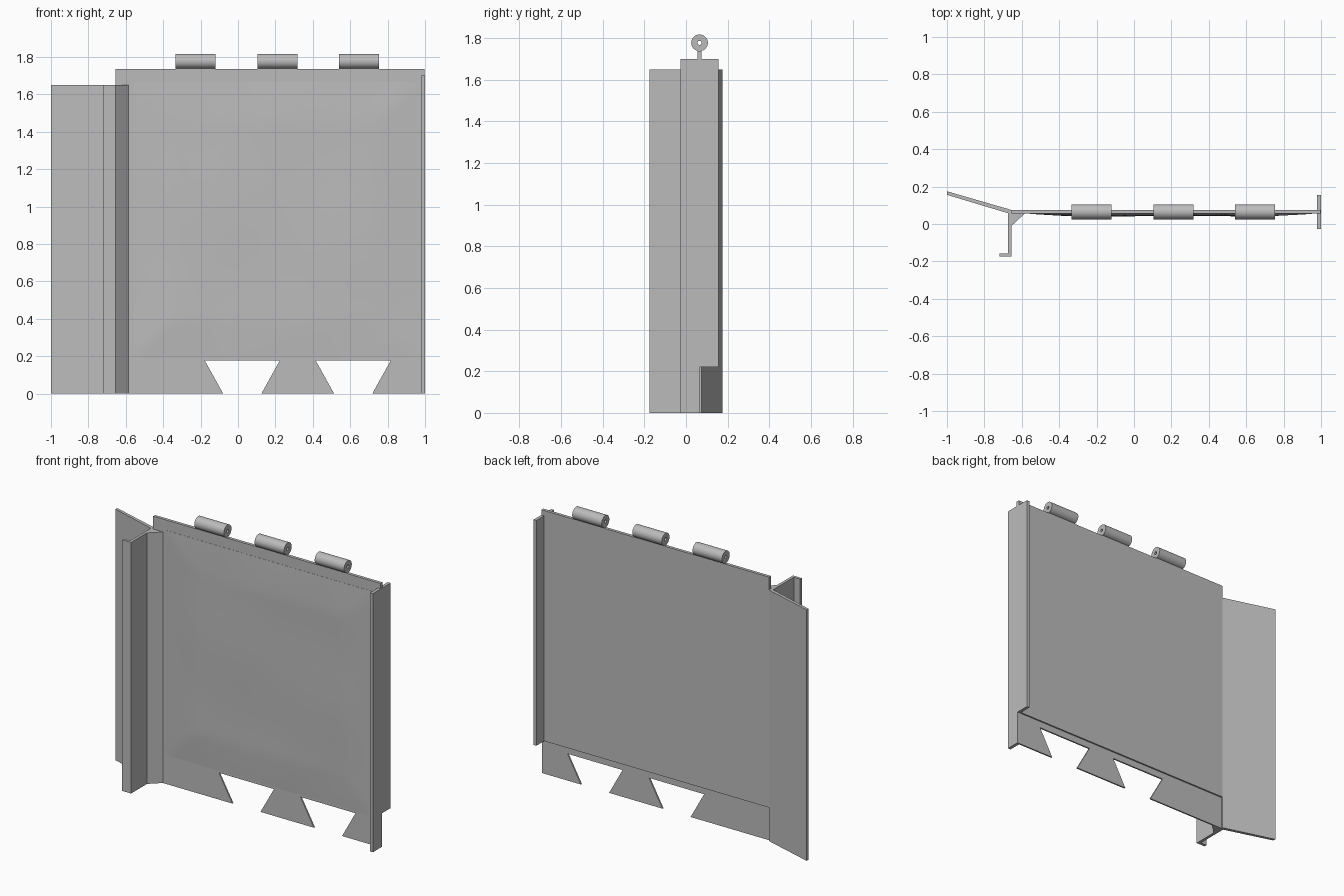
import bpy, bmesh, math
from mathutils import Vector

cube = bpy.data.objects.get("Cube")
if cube:
    bpy.data.objects.remove(cube, do_unlink=True)

steel = bpy.data.materials.new("plain_grey")
steel.use_nodes = True
GREY = (0.5, 0.5, 0.5, 1)
steel.diffuse_color = GREY
steel.node_tree.nodes["Principled BSDF"].inputs["Base Color"].default_value = GREY


def finish(bm, name):
    bmesh.ops.recalc_face_normals(bm, faces=bm.faces)
    mesh = bpy.data.meshes.new(name)
    bm.to_mesh(mesh)
    bm.free()
    mesh.materials.append(steel)
    obj = bpy.data.objects.new(name, mesh)
    bpy.context.collection.objects.link(obj)
    return obj


def smooth(obj):
    bpy.ops.object.select_all(action="DESELECT")
    obj.select_set(True)
    bpy.context.view_layer.objects.active = obj
    bpy.ops.object.shade_smooth_by_angle(angle=math.radians(35))


def prism(name, outline, axis, start, end):
    """Extrude a 2D outline along an axis: x takes (y, z), y takes (x, z), z takes (x, y)."""
    bm = bmesh.new()
    points = []
    for a, b in outline:
        p = [a, b]
        p.insert("xyz".index(axis), start)
        points.append(bm.verts.new(p))
    face = bm.faces.new(points)
    move = Vector([(end - start) * (c == axis) for c in "xyz"])
    result = bmesh.ops.extrude_face_region(bm, geom=[face], use_keep_orig=True)
    bmesh.ops.translate(bm, vec=move,
                        verts=[v for v in result["geom"] if isinstance(v, bmesh.types.BMVert)])
    return finish(bm, name)


LEFT, RIGHT, TOP, STEP = -0.655, 0.998, 1.735, 0.22
FRONT, MIDDLE, BACK = 0.055, 0.065, 0.075
POST_TOP = 1.65

# Main plate
prism("main_plate", [(LEFT, STEP), (RIGHT, STEP), (RIGHT, TOP), (LEFT, TOP)], "y", FRONT, BACK)

# Thinner lower strip with two dovetail notches
strip = [(LEFT, STEP), (LEFT, 0)]
for centre in (0.023, 0.616):
    strip += [(centre - 0.102, 0), (centre - 0.2, 0.176), (centre + 0.2, 0.176), (centre + 0.102, 0)]
strip += [(RIGHT, 0), (RIGHT, STEP)]
prism("notched_strip", strip, "y", FRONT, MIDDLE)

# Angled wing at the right-hand side
prism("angled_wing", [(LEFT, BACK), (-1, 0.175), (-1, 0.156), (-0.665, FRONT), (LEFT, FRONT)],
      "z", 0, POST_TOP)

# Hooked post with a corner brace
prism("hooked_post", [(-0.674, 0.06), (-0.674, -0.157), (-0.72, -0.157), (-0.72, -0.175),
                      (LEFT, -0.175), (LEFT, -0.01), (-0.585, FRONT), (-0.585, 0.06)],
      "z", 0, POST_TOP)

# Edge flange, cut back at the foot
prism("edge_flange", [(-0.027, 0), (MIDDLE, 0), (MIDDLE, STEP), (0.156, STEP),
                      (0.156, 1.7), (-0.027, 1.7)], "x", 0.979, 1.0)

# Softly dented skin on the front of the plate
bm = bmesh.new()
NX, NZ = 40, 40
X0, X1, Z0, Z1 = -0.556, 0.952, 0.19, 1.667
rows = []
for j in range(NZ + 1):
    row = []
    for i in range(NX + 1):
        u, v = i / NX, j / NZ
        x, z = X0 + (X1 - X0) * u, Z0 + (Z1 - Z0) * v
        edge = min(1, 7 * min(u, 1 - u, v, 1 - v))
        dent = math.sin(5 * x + 2 * z) * math.cos(6 * z - 3 * x)
        depth = 0.001 + edge * (0.01 + 0.003 * dent)
        row.append(bm.verts.new((x, FRONT - depth, z)))
    rows.append(row)
for low, high in zip(rows, rows[1:]):
    for i in range(NX):
        bm.faces.new((low[i], low[i + 1], high[i + 1], high[i]))
rim = [e for e in bm.edges if e.is_boundary]
skirt = bmesh.ops.extrude_edge_only(bm, edges=rim)
for item in skirt["geom"]:
    if isinstance(item, bmesh.types.BMVert):
        item.co.y = FRONT + 0.002
smooth(finish(bm, "dented_skin"))

# Three hinge barrels with small bores
SIDES, LENGTH = 40, 0.214
for k, centre in enumerate((-0.228, 0.21, 0.647)):
    bm = bmesh.new()
    rings = []
    for radius, side in ((0.04, -1), (0.04, 1), (0.01, 1), (0.01, -1)):
        rings.append([bm.verts.new((centre + side * LENGTH / 2,
                                    MIDDLE + radius * math.cos(math.tau * s / SIDES),
                                    1.777 + radius * math.sin(math.tau * s / SIDES)))
                      for s in range(SIDES)])
    for a, b in zip(rings, rings[1:] + rings[:1]):
        for s in range(SIDES):
            t = (s + 1) % SIDES
            bm.faces.new((a[s], a[t], b[t], b[s]))
    smooth(finish(bm, f"hinge_barrel_{k + 1}"))
    # Short web joining the barrel to the plate
    half = LENGTH / 2 - 0.001
    prism(f"hinge_web_{k + 1}", [(centre - half, TOP - 0.01), (centre + half, TOP - 0.01),
                                 (centre + half, 1.745), (centre - half, 1.745)],
          "y", FRONT + 0.001, BACK - 0.001)
